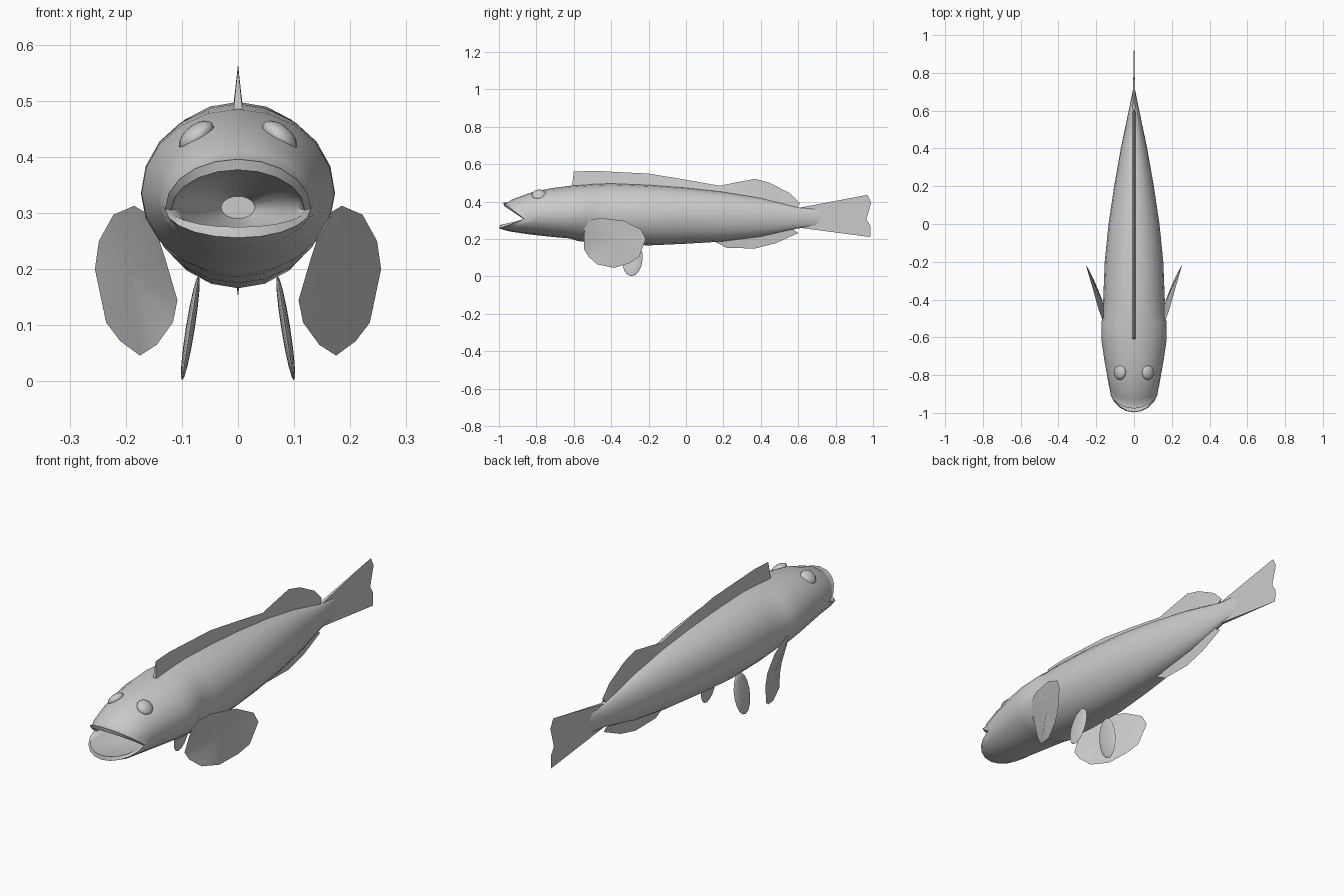
import bpy, bmesh, math
from mathutils import Matrix, Vector

cube = bpy.data.objects.get("Cube")
if cube:
    bpy.data.objects.remove(cube, do_unlink=True)

grey = bpy.data.materials.new("plain_grey")
grey.use_nodes = True
grey.diffuse_color = (0.6, 0.6, 0.6, 1)
bsdf = next(n for n in grey.node_tree.nodes if n.type == 'BSDF_PRINCIPLED')
bsdf.inputs["Base Color"].default_value = (0.6, 0.6, 0.6, 1)
bsdf.inputs["Roughness"].default_value = 0.7


def finish(name, bm, angle=45):
    """Turn a bmesh into a smooth-shaded object with sharp edges kept."""
    bmesh.ops.recalc_face_normals(bm, faces=bm.faces)
    mesh = bpy.data.meshes.new(name)
    bm.to_mesh(mesh)
    bm.free()
    mesh.materials.append(grey)
    obj = bpy.data.objects.new(name, mesh)
    bpy.context.collection.objects.link(obj)
    bpy.ops.object.select_all(action='DESELECT')
    obj.select_set(True)
    bpy.context.view_layer.objects.active = obj
    bpy.ops.object.shade_smooth_by_angle(angle=math.radians(angle))
    return obj


def ring(bm, y, top, mid, bot, w, y_top=0, y_bot=0, n=20):
    """Egg-shaped cross-section; y_top and y_bot pull its top and bottom forward."""
    verts = []
    for i in range(n):
        a = 2 * math.pi * i / n
        c = math.cos(a)
        z = mid + c * (top - mid if c > 0 else mid - bot)
        verts.append(bm.verts.new((w * math.sin(a), y + abs(c) * (y_top if c > 0 else y_bot), z)))
    return verts


# Body: lofted from the tail root to the lips, then back into the mouth
sections = [
    (0.72, 0.362, 0.315, 0.268, 0.004),
    (0.60, 0.370, 0.315, 0.257, 0.028),
    (0.40, 0.420, 0.320, 0.212, 0.070),
    (0.20, 0.453, 0.325, 0.187, 0.105),
    (0.00, 0.475, 0.330, 0.175, 0.135),
    (-0.20, 0.490, 0.330, 0.166, 0.155),
    (-0.40, 0.498, 0.330, 0.175, 0.163),
    (-0.49, 0.495, 0.330, 0.186, 0.161, 0, -0.06),   # behind the gill cover
    (-0.52, 0.492, 0.335, 0.190, 0.173, 0, -0.06),   # gill cover edge
    (-0.62, 0.485, 0.335, 0.203, 0.172),
    (-0.72, 0.472, 0.335, 0.212, 0.157),
    (-0.80, 0.452, 0.330, 0.224, 0.143, -0.02, -0.03),
    (-0.85, 0.412, 0.315, 0.240, 0.134, -0.08, -0.09),
    (-0.86, 0.398, 0.310, 0.248, 0.129, -0.09, -0.11),
    (-0.865, 0.396, 0.308, 0.256, 0.130, -0.112, -0.132),
    (-0.865, 0.377, 0.305, 0.275, 0.119, -0.108, -0.130),
    (-0.80, 0.372, 0.310, 0.258, 0.105, -0.08, -0.08),
    (-0.72, 0.360, 0.310, 0.262, 0.080),
    (-0.60, 0.330, 0.310, 0.290, 0.030),
]
bm = bmesh.new()
rings = [ring(bm, *s) for s in sections]
for a, b in zip(rings, rings[1:]):
    for i in range(len(a)):
        j = (i + 1) % len(a)
        bm.faces.new((a[i], a[j], b[j], b[i]))
bm.faces.new(rings[0])
bm.faces.new(rings[-1])
finish("body", bm, 50)


def wedge_fin(name, pairs, half):
    """Fin on the centre plane: (base_y, base_z, tip_y, tip_z), thick at base, sharp at tip."""
    bm = bmesh.new()
    cols = [[bm.verts.new(p) for p in ((-half, by, bz), (0, ty, tz), (half, by, bz))]
            for by, bz, ty, tz in pairs]
    for p, q in zip(cols, cols[1:]):
        for k in range(3):
            m = (k + 1) % 3
            bm.faces.new((p[k], p[m], q[m], q[k]))
    bm.faces.new(cols[0])
    bm.faces.new(cols[-1])
    return finish(name, bm, 35)


wedge_fin("dorsal_fin", [
    (-0.61, 0.475, -0.60, 0.560), (-0.50, 0.485, -0.50, 0.565),
    (-0.20, 0.478, -0.20, 0.550), (0.00, 0.465, 0.00, 0.517),
    (0.18, 0.445, 0.18, 0.485), (0.27, 0.430, 0.27, 0.503),
    (0.37, 0.415, 0.37, 0.522), (0.45, 0.400, 0.45, 0.500),
    (0.54, 0.375, 0.56, 0.442), (0.59, 0.362, 0.61, 0.390)], 0.009)
wedge_fin("anal_fin", [
    (0.15, 0.200, 0.16, 0.183), (0.22, 0.200, 0.22, 0.152),
    (0.37, 0.220, 0.37, 0.150), (0.48, 0.240, 0.48, 0.178),
    (0.56, 0.260, 0.60, 0.232)], 0.006)
wedge_fin("tail_fin", [
    (0.61, 0.368, 0.97, 0.436), (0.61, 0.355, 0.99, 0.395),
    (0.61, 0.318, 0.965, 0.305), (0.61, 0.290, 0.987, 0.270),
    (0.61, 0.260, 0.985, 0.211)], 0.007)

# Outline of the broad side fin
outline = [
    (0.155, -0.54, 0.295), (0.185, -0.46, 0.313), (0.222, -0.33, 0.297),
    (0.248, -0.24, 0.250), (0.255, -0.215, 0.200), (0.235, -0.25, 0.105),
    (0.210, -0.30, 0.072), (0.175, -0.385, 0.046), (0.145, -0.475, 0.065),
    (0.116, -0.52, 0.105), (0.108, -0.545, 0.145), (0.130, -0.545, 0.220)]

for side, s in (("left", 1), ("right", -1)):
    # Side fin: thin fan, fullest at its middle
    bm = bmesh.new()
    rim = [bm.verts.new((s * x, y, z)) for x, y, z in outline]
    for off in (-0.005, 0.005):
        hub = bm.verts.new((s * (0.186 + off), -0.38, 0.19))
        for i in range(len(rim)):
            bm.faces.new((hub, rim[i], rim[(i + 1) % len(rim)]))
    finish(side + "_side_fin", bm)

    # Belly fin: flattened leaf hanging down and slightly outward
    bm = bmesh.new()
    bmesh.ops.create_uvsphere(bm, u_segments=12, v_segments=8, radius=1, matrix=(
        Matrix.Translation(Vector((s * 0.085, -0.287, 0.095)))
        @ Matrix.Rotation(math.radians(-9 * s), 4, 'Y')
        @ Matrix.Rotation(math.radians(-4), 4, 'X')
        @ Matrix.Diagonal((0.008, 0.055, 0.095, 1))))
    finish(side + "_belly_fin", bm)

    # Eye: flattened dome facing up and outward
    bm = bmesh.new()
    bmesh.ops.create_uvsphere(bm, u_segments=16, v_segments=10, radius=1, matrix=(
        Matrix.Translation(Vector((s * 0.074, -0.785, 0.436)))
        @ Matrix.Rotation(math.radians(40 * s), 4, 'Y')
        @ Matrix.Diagonal((0.037, 0.040, 0.021, 1))))
    finish(side + "_eye", bm, 60)
